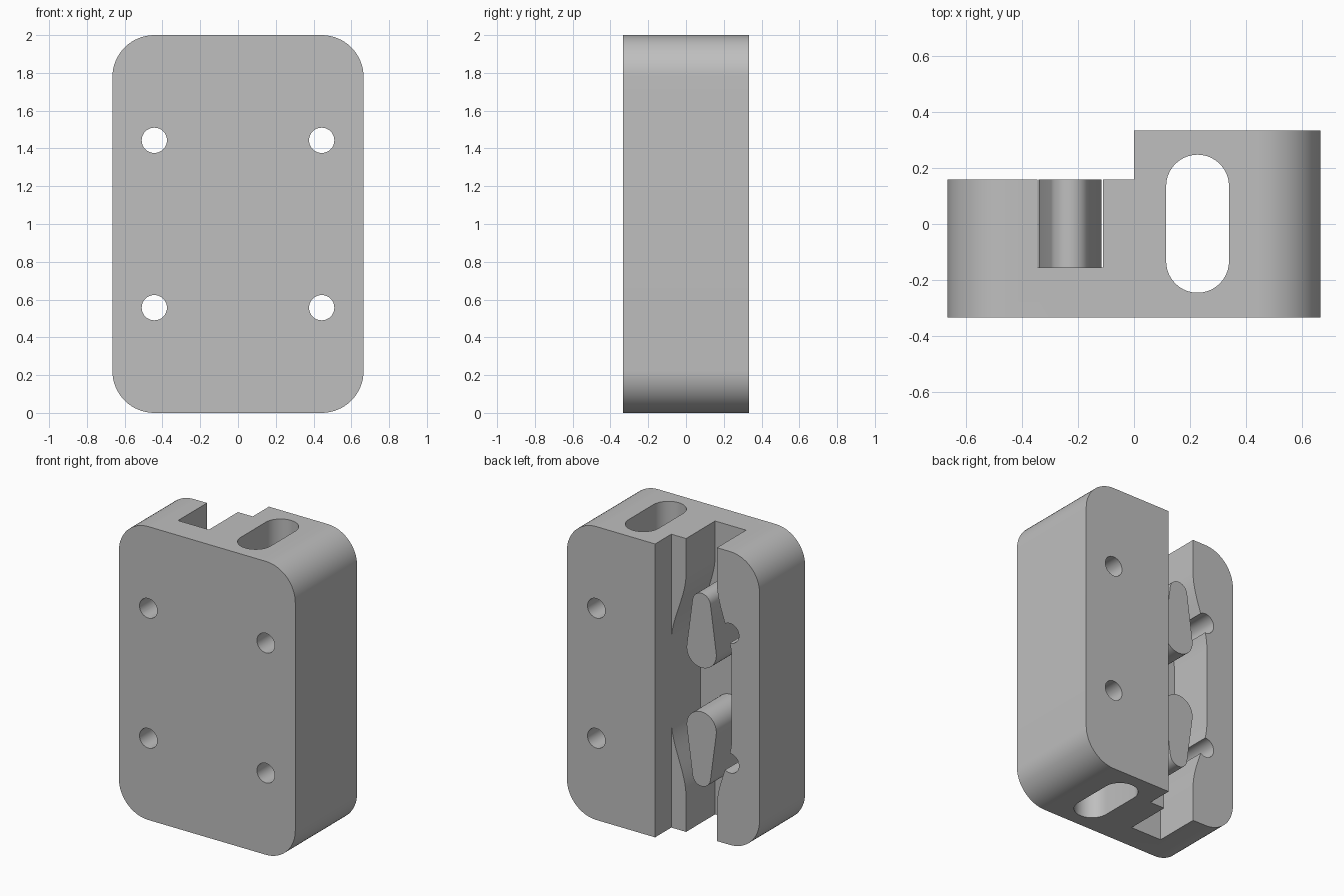
import bpy
import bmesh
import math
from math import sin, cos, pi

cube = bpy.data.objects.get("Cube")
if cube:
    bpy.data.objects.remove(cube, do_unlink=True)

grey = bpy.data.materials.new("plain_grey")
grey.use_nodes = True
colour = (0.52, 0.52, 0.52, 1)
grey.diffuse_color = colour
grey.node_tree.nodes["Principled BSDF"].inputs["Base Color"].default_value = colour

HALF_X, HALF_Y, HEIGHT = 0.665, 0.333, 2.0
RIM_Y, FLOOR_Y = 0.158, -0.155
CHANNEL_X = -0.2275


def arc(cx, cz, r, a0, a1, n):
    """Points of a circular arc, angles in radians."""
    return [(cx + r * cos(a0 + (a1 - a0) * i / n),
             cz + r * sin(a0 + (a1 - a0) * i / n)) for i in range(n + 1)]


def prism(name, outline, lo, hi, axis="y"):
    """Extrude a closed outline along y (x, z points) or z (x, y points)."""
    bm = bmesh.new()

    def place(p, d):
        return (p[0], d, p[1]) if axis == "y" else (p[0], p[1], d)

    low = [bm.verts.new(place(p, lo)) for p in outline]
    high = [bm.verts.new(place(p, hi)) for p in outline]
    bm.faces.new(low)
    bm.faces.new(high[::-1])
    n = len(outline)
    for i in range(n):
        j = (i + 1) % n
        bm.faces.new((low[i], high[i], high[j], low[j]))
    bmesh.ops.recalc_face_normals(bm, faces=bm.faces)
    mesh = bpy.data.meshes.new(name)
    bm.to_mesh(mesh)
    bm.free()
    mesh.materials.append(grey)
    ob = bpy.data.objects.new(name, mesh)
    bpy.context.collection.objects.link(ob)
    return ob


def activate(ob):
    bpy.ops.object.select_all(action="DESELECT")
    ob.select_set(True)
    bpy.context.view_layer.objects.active = ob


def cut(target, cutter):
    cutter.hide_render = True
    activate(target)
    mod = target.modifiers.new("cut", "BOOLEAN")
    mod.operation = "DIFFERENCE"
    mod.solver = "EXACT"
    mod.object = cutter
    bpy.ops.object.modifier_apply(modifier=mod.name)
    bpy.data.objects.remove(cutter, do_unlink=True)


def smooth(ob):
    activate(ob)
    bpy.ops.object.shade_smooth_by_angle(angle=math.radians(25))


# Rounded block
R = 0.222
outline = []
for k, (sx, sz) in enumerate([(1, 1), (-1, 1), (-1, -1), (1, -1)]):
    outline += arc(sx * (HALF_X - R), 1 + sz * (1 - R), R, k * pi / 2, (k + 1) * pi / 2, 16)
body = prism("clamp_body", outline, -HALF_Y, HALF_Y)

# Lower step on the back of the right half
cut(body, prism("step_cutter", [(-1, -1), (0, -1), (0, 3), (-1, 3)], RIM_Y, 1))

# Channel that swells in the middle with S-shaped walls
NARROW, WIDE = 0.1165, -CHANNEL_X
Z_START, Z_END, STEPS = 0.24, 0.73, 20
side = [(NARROW, -0.1)]
for i in range(STEPS + 1):
    t = i / STEPS
    side.append((NARROW + (WIDE - NARROW) * t * t * (3 - 2 * t),
                 Z_START + (Z_END - Z_START) * t))
side += [(w, HEIGHT - z) for w, z in reversed(side)]
channel = [(CHANNEL_X + w, z) for w, z in side]
channel += [(CHANNEL_X - w, z) for w, z in reversed(side)]
cut(body, prism("channel_cutter", channel, FLOOR_Y, 0.25))

# Four screw holes
for x in (-0.443, 0.443):
    for z in (0.557, 1.443):
        hole = arc(x, z, 0.067, 0, 2 * pi, 32)[:-1]
        cut(body, prism("hole_cutter", hole, -1, 1))

# Long vertical slot
slot = arc(0.2265, 0.135, 0.112, 0, pi, 20) + arc(0.2265, -0.133, 0.112, pi, 2 * pi, 20)
cut(body, prism("slot_cutter", slot, -1, 3, axis="z"))
smooth(body)

# Teardrop pegs, wide ends facing each other
BIG, SMALL, Z_BIG, Z_SMALL = 0.112, 0.068, 1.262, 1.59
tilt = math.asin((BIG - SMALL) / (Z_SMALL - Z_BIG))
drop = arc(CHANNEL_X, Z_SMALL, SMALL, tilt, pi - tilt, 20)
drop += arc(CHANNEL_X, Z_BIG, BIG, pi - tilt, 2 * pi + tilt, 24)
for name, flip in (("upper_peg", False), ("lower_peg", True)):
    points = [(x, HEIGHT - z) for x, z in drop] if flip else drop
    smooth(prism(name, points, FLOOR_Y - 0.02, RIM_Y))
